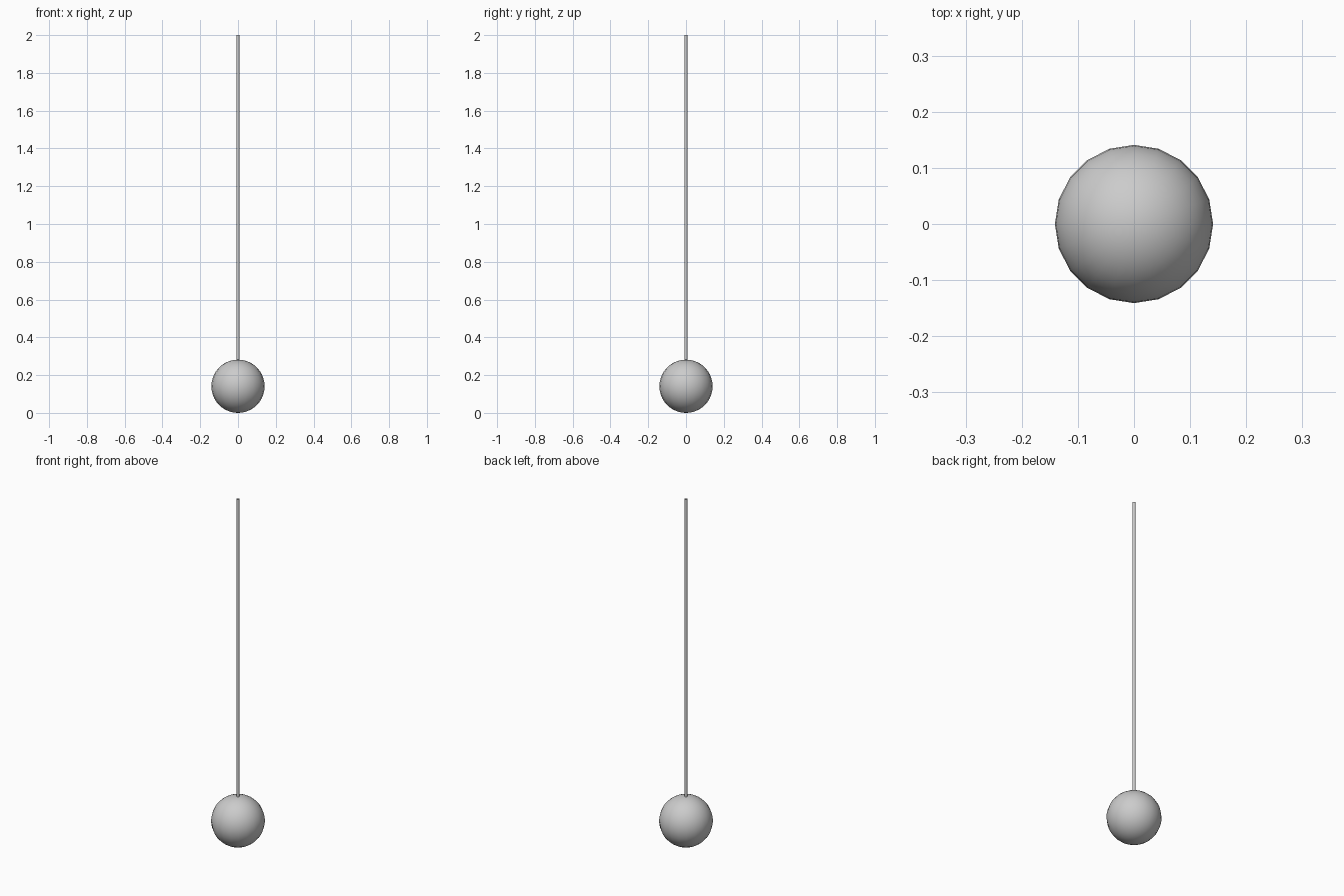
import bpy

if "Cube" in bpy.data.objects:
    bpy.data.objects.remove(bpy.data.objects["Cube"])

R = 0.141       # ball radius
ROD_R = 0.008   # rod radius
TOP = 2.0

# Ball resting on the ground
bpy.ops.mesh.primitive_uv_sphere_add(segments=20, ring_count=20, radius=R, location=(0, 0, R))
ball = bpy.context.object
ball.name = "ball"
bpy.ops.object.shade_smooth()

# Thin open tube rising from the top of the ball
bottom = 2 * R - 0.005
bpy.ops.mesh.primitive_cylinder_add(vertices=8, radius=ROD_R, depth=TOP - bottom,
                                    end_fill_type='NOTHING',
                                    location=(0, 0, (TOP + bottom) / 2))
rod = bpy.context.object
rod.name = "rod"
bpy.ops.object.shade_smooth()
